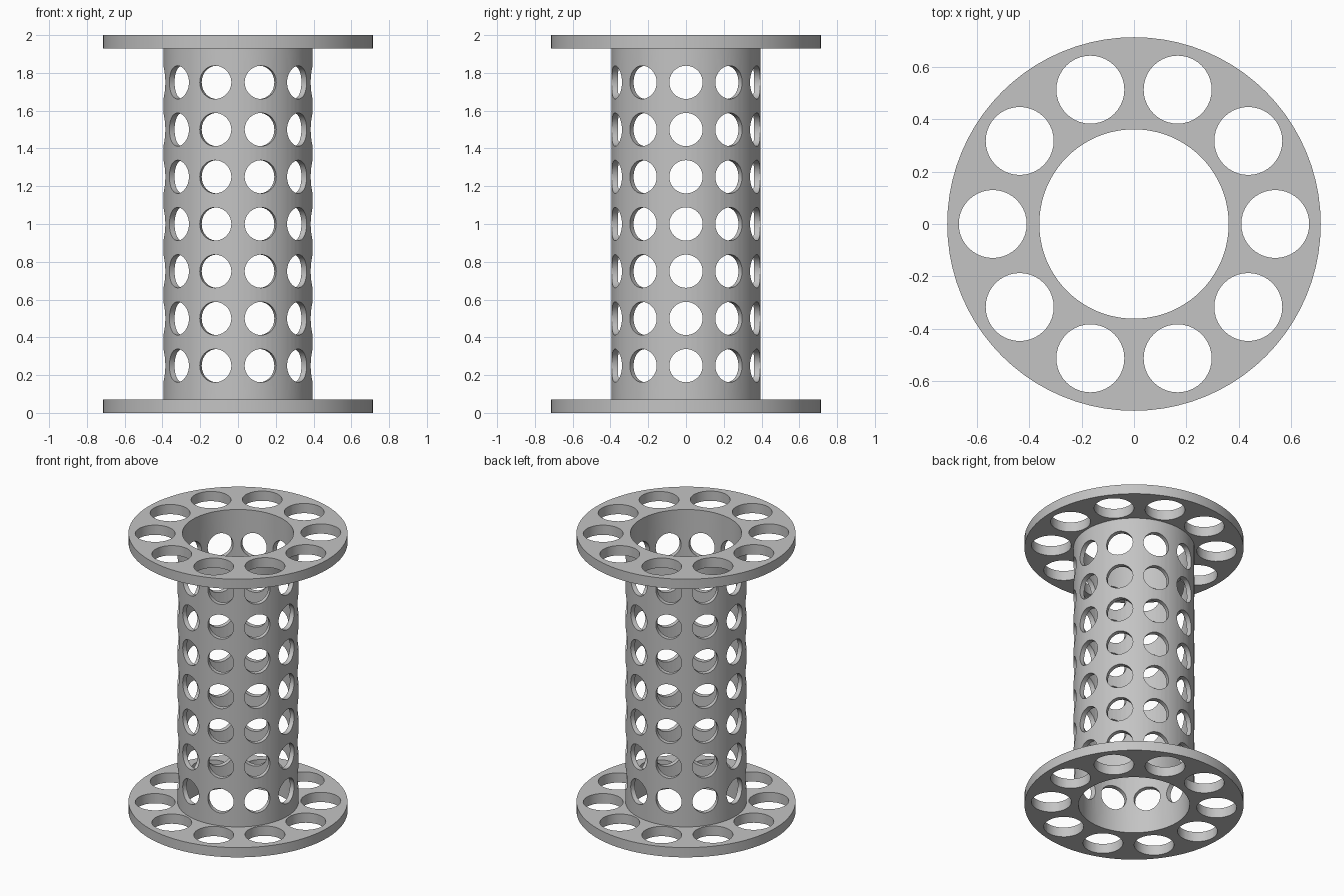
import bpy
import bmesh
import math
from mathutils import Matrix, Vector

HEIGHT = 2.0
FLANGE_T = 0.07
FLANGE_R = 0.714
TUBE_R = 0.395
BORE_R = 0.362
COUNT = 10            # holes around the axis
SEGMENTS = 80

cube = bpy.data.objects.get("Cube")
if cube:
    bpy.data.objects.remove(cube, do_unlink=True)

grey = bpy.data.materials.new("plain grey")
grey.use_nodes = True
colour = (0.55, 0.55, 0.55, 1)
grey.diffuse_color = colour
grey.node_tree.nodes["Principled BSDF"].inputs["Base Color"].default_value = colour


def make_object(name, bm):
    bmesh.ops.recalc_face_normals(bm, faces=bm.faces)
    mesh = bpy.data.meshes.new(name)
    bm.to_mesh(mesh)
    bm.free()
    mesh.materials.append(grey)
    obj = bpy.data.objects.new(name, mesh)
    bpy.context.collection.objects.link(obj)
    return obj


def ring(name, inner, outer, z0, z1):
    """Lathe a rectangular section around the z axis."""
    bm = bmesh.new()
    section = [(inner, z0), (outer, z0), (outer, z1), (inner, z1)]
    verts = [bm.verts.new((r, 0, z)) for r, z in section]
    edges = [bm.edges.new((verts[i], verts[i - 1])) for i in range(len(verts))]
    bmesh.ops.spin(bm, geom=verts + edges, axis=(0, 0, 1), cent=(0, 0, 0),
                   angle=math.tau, steps=SEGMENTS, use_merge=True)
    bmesh.ops.remove_doubles(bm, verts=bm.verts, dist=0.0001)
    return make_object(name, bm)


def drill(obj, radius, depth, matrices):
    """Cut one round hole per matrix, along its local z."""
    bm = bmesh.new()
    for matrix in matrices:
        bmesh.ops.create_cone(bm, cap_ends=True, segments=40, radius1=radius,
                              radius2=radius, depth=depth, matrix=matrix)
    cutter = make_object("hole_cutter", bm)
    cutter.hide_render = True
    mod = obj.modifiers.new("holes", 'BOOLEAN')
    mod.operation = 'DIFFERENCE'
    mod.solver = 'EXACT'
    mod.object = cutter
    bpy.ops.object.select_all(action='DESELECT')
    obj.select_set(True)
    bpy.context.view_layer.objects.active = obj
    bpy.ops.object.modifier_apply(modifier=mod.name)
    bpy.data.objects.remove(cutter, do_unlink=True)
    bpy.ops.object.shade_smooth_by_angle(angle=math.radians(30))


turns = [Matrix.Rotation(math.tau * i / COUNT, 4, 'Z') for i in range(COUNT)]

# End flanges with a circle of round holes
for name, z in (("bottom_flange", 0), ("top_flange", HEIGHT - FLANGE_T)):
    flange = ring(name, BORE_R, FLANGE_R, z, z + FLANGE_T)
    drill(flange, 0.13, 0.3,
          [t @ Matrix.Translation((0.54, 0, z + FLANGE_T / 2)) for t in turns])

# Perforated core tube with seven rows of radial holes
tube = ring("core_tube", BORE_R, TUBE_R, FLANGE_T, HEIGHT - FLANGE_T)
sideways = Matrix.Rotation(math.pi / 2, 4, 'Y')
drill(tube, 0.088, 0.16,
      [t @ Matrix.Translation(Vector((0.38, 0, 0.25 * row))) @ sideways
       for t in turns for row in range(1, 8)])
